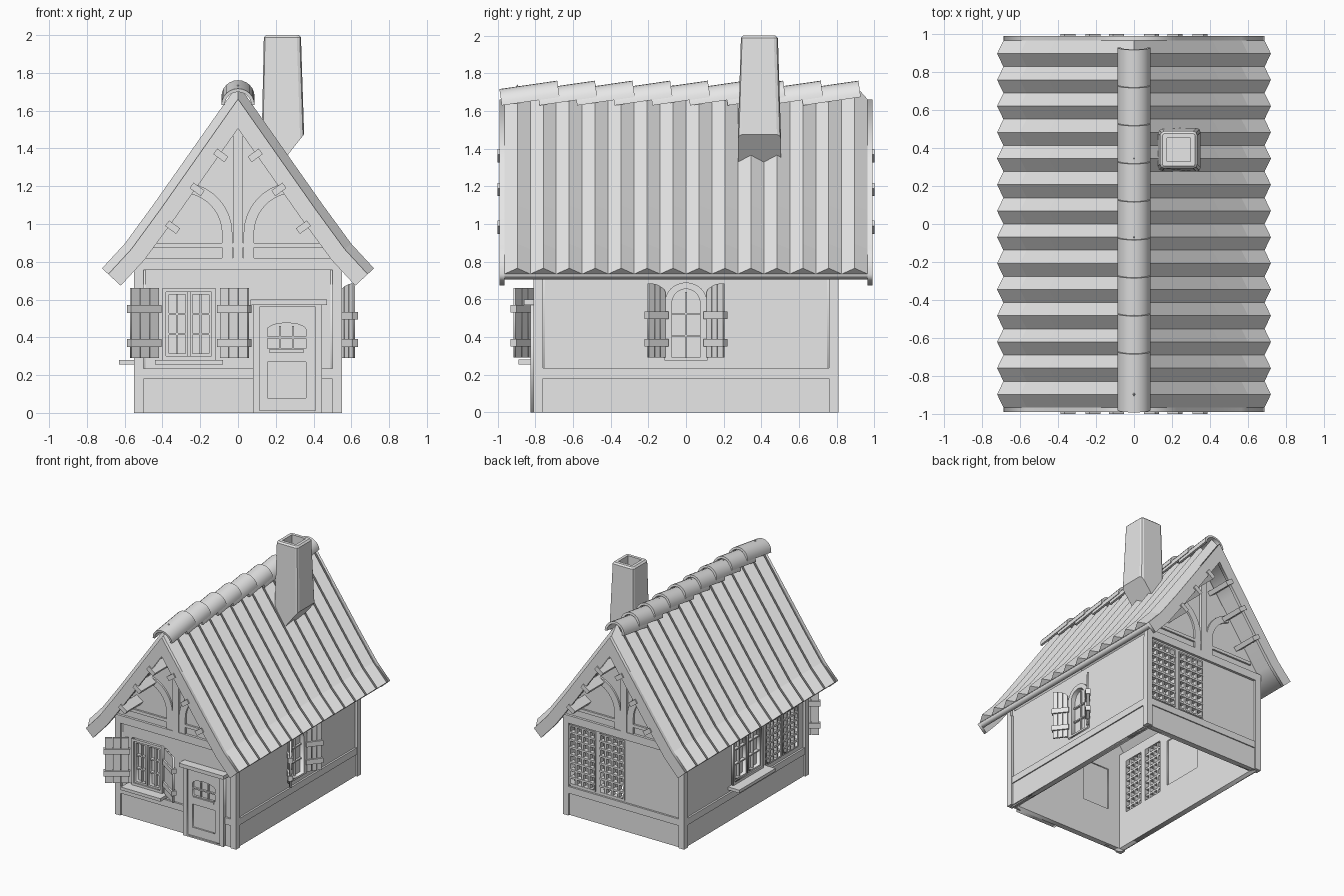
import bpy, bmesh
from math import sin, cos, pi, radians, sqrt, atan2
from mathutils import Matrix, Vector

cube = bpy.data.objects.get("Cube")
if cube:
    bpy.data.objects.remove(cube, do_unlink=True)

GREY = (0.8, 0.8, 0.8, 1)
stone = bpy.data.materials.new("plain_grey")
stone.use_nodes = True
stone.diffuse_color = GREY
stone.node_tree.nodes["Principled BSDF"].inputs["Base Color"].default_value = GREY


# ---------- helpers ----------
def add_object(name, bm):
    mesh = bpy.data.meshes.new(name)
    bm.to_mesh(mesh)
    bm.free()
    mesh.materials.clear()
    mesh.materials.append(stone)
    ob = bpy.data.objects.new(name, mesh)
    bpy.context.collection.objects.link(ob)
    return ob


def plate(name, frame, loops, d0, d1):
    """Extrude an outline (with optional holes) between two depths of a frame."""
    curve = bpy.data.curves.new(name + "_outline", 'CURVE')
    curve.dimensions, curve.fill_mode = '2D', 'BOTH'
    curve.extrude = (d1 - d0) / 2
    for loop in loops:
        spline = curve.splines.new('POLY')
        spline.points.add(len(loop) - 1)
        for p, (u, v) in zip(spline.points, loop):
            p.co = (u, v, 0, 1)
        spline.use_cyclic_u = True
    tmp = bpy.data.objects.new(name + "_outline", curve)
    bpy.context.collection.objects.link(tmp)
    bpy.context.view_layer.update()
    mesh = bpy.data.meshes.new_from_object(tmp.evaluated_get(bpy.context.evaluated_depsgraph_get()))
    bm = bmesh.new()
    bm.from_mesh(mesh)
    bpy.data.objects.remove(tmp)
    bpy.data.curves.remove(curve)
    bpy.data.meshes.remove(mesh)
    bmesh.ops.remove_doubles(bm, verts=bm.verts, dist=0.0001)
    bmesh.ops.recalc_face_normals(bm, faces=bm.faces)
    bm.transform(frame @ Matrix.Translation((0, 0, (d0 + d1) / 2)))
    return add_object(name, bm)


def box(name, frame, u0, u1, v0, v1, d0, d1):
    bm = bmesh.new()
    bmesh.ops.create_cube(bm, size=1)
    bm.transform(frame @ Matrix.Translation(((u0 + u1) / 2, (v0 + v1) / 2, (d0 + d1) / 2))
                 @ Matrix.Diagonal((u1 - u0, v1 - v0, d1 - d0, 1)))
    return add_object(name, bm)


def rect(u0, u1, v0, v1):
    return [(u0, v0), (u1, v0), (u1, v1), (u0, v1)]


def arc(cu, cv, r, a0, a1, n=12, squash=1):
    angles = [radians(a0 + (a1 - a0) * i / n) for i in range(n + 1)]
    return [(cu + r * cos(a), cv + r * squash * sin(a)) for a in angles]


def arch(half, v0, top):
    return [(-half, v0), (half, v0)] + arc(0, top - half, half, 0, 180)


def wall_frame(degrees):
    return Matrix.Rotation(radians(degrees), 4, 'Z') @ Matrix.Rotation(pi / 2, 4, 'X')


FRONT, LEFT, BACK, RIGHT = [wall_frame(a) for a in (0, 90, 180, 270)]

# ---------- walls with openings ----------
GABLE = [(-.53, 0), (.53, 0), (.53, .83), (0, 1.56), (-.53, .83)]
back_lattices = [(-.5, -.265, .25, .74), (-.23, 0, .25, .74)]
side_lattices = [(.27, .47, .27, .73), (.49, .69, .27, .73)]
FRONT_WIN, SIDE_WIN = (-.4, -.12, .28, .66), (-.17, .22, .28, .7)

plate("front_wall", FRONT, [GABLE, rect(*FRONT_WIN)], .75, .79)
plate("back_wall", BACK, [GABLE] + [rect(*r) for r in back_lattices], .75, .79)
side = rect(-.79, .79, 0, .8)
plate("left_wall", LEFT, [side, arch(.1, .28, .68)], .49, .53)
plate("right_wall", RIGHT, [side, rect(*SIDE_WIN)] + [rect(*r) for r in side_lattices], .49, .53)

# ---------- timber frame ----------
for x in (-1, 1):
    for y in (-1, 1):
        box("corner_post", Matrix.Translation((x * .525, y * .785, 0)),
            -.025, .025, -.025, .025, 0, .76)
for frame, half, d in ((LEFT, .76, .53), (RIGHT, .76, .53), (BACK, .5, .79)):
    box("base_board", frame, -half, half, 0, .18, d - .03, d + .006)
    box("base_beam", frame, -half, half, .18, .235, d - .03, d + .015)
for u0, u1 in ((-.5, .09), (.44, .5)):
    box("front_base_board", FRONT, u0, u1, 0, .18, .77, .796)
    box("front_base_beam", FRONT, u0, u1, .18, .235, .77, .805)

for frame in (FRONT, BACK):
    box("tie_beam", frame, -.55, .55, .757, .82, .77, .81)
    box("collar_beam", frame, -.46, .46, .875, .9, .77, .805)
    box("king_post", frame, -.027, .027, .82, 1.52, .77, .81)
    for s in (-1, 1):
        ring = [(-.03, .82)] + arc(-.3, .95, .27, 0, 75) + arc(-.3, .95, .215, 75, 0) + [(-.085, .82)]
        plate("curved_brace", frame, [[(-s * u, v) for u, v in ring]], .77, .805)
        # purlin ends carrying the roof edge
        for u, v in ((.08, 1.355), (.205, 1.175), (.335, .975)):
            local = frame @ Matrix.Translation((s * u, v, 0)) @ Matrix.Rotation(-s * radians(54), 4, 'Z')
            box("purlin", local, -.018, .018, -.022, .05, .78, 1.0)

# ---------- roof ----------
CREST = [(0, 1.74), (.26, 1.37), (.45, 1.1), (.6, .895), (.72, .765)]


def roof_line(t):
    """Right half of the roof curve, sunk by t along its normal."""
    out = []
    for i, (x, z) in enumerate(CREST):
        a, b = CREST[max(i - 1, 0)], CREST[min(i + 1, len(CREST) - 1)]
        n = Vector((a[1] - b[1], b[0] - a[0])).normalized()
        out.append((x - n.x * t, z - n.y * t) if i else (0, z - t / n.y))
    return out


def roof_band(t0, t1):
    def full(t):
        half = roof_line(t)
        return [(-x, z) for x, z in half[:0:-1]] + half
    return full(t0) + full(t1)[::-1]


plate("roof_slab", FRONT, [roof_band(.047, .09)], -.965, .965)
for frame in (FRONT, BACK):
    plate("barge_board", frame, [roof_band(.045, .135)], .965, .99)

FOLDS, WAVE = 28, .045
for s, label in ((1, "left"), (-1, "right")):
    bm = bmesh.new()
    rows = []
    for j in range(FOLDS + 1):
        y = -.965 + 1.93 * j / FOLDS
        rows.append([bm.verts.new((s * x, y, z)) for x, z in roof_line(0 if j % 2 else WAVE)])
    for j in range(FOLDS):
        for i in range(len(CREST) - 1):
            bm.faces.new((rows[j][i], rows[j][i + 1], rows[j + 1][i + 1], rows[j + 1][i]))
        if j % 2:
            bm.faces.new((rows[j - 1][-1], rows[j + 1][-1], rows[j][-1]))
    bmesh.ops.recalc_face_normals(bm, faces=bm.faces)
    if sum((f.normal.x * s for f in bm.faces)) < 0:
        bmesh.ops.reverse_faces(bm, faces=bm.faces)
    add_object(label + "_corrugated_roof", bm)

# overlapping ridge tiles
for k in range(9):
    tilt = Matrix.Translation((0, -.825 + .2 * k, 1.652)) @ Matrix.Rotation(pi / 2 + atan2(.045, .31), 4, 'X')
    tile = plate("ridge_tile", tilt, [arc(0, 0, .088, 0, 180) + arc(0, 0, .07, 180, 0)], -.155, .155)
    bpy.ops.object.select_all(action='DESELECT')
    tile.select_set(True)
    bpy.context.view_layer.objects.active = tile
    bpy.ops.object.shade_smooth_by_angle(angle=radians(30))

# ---------- chimney ----------
bm = bmesh.new()
bmesh.ops.create_cube(bm, size=2)
for v in bm.verts:
    x, y, top = v.co.x, v.co.y, v.co.z > 0
    half = .098 if top else .115
    v.co = (.235 + x * half, .39 + y * half, 2.0 if top else 1.33 + x * .145)
upright = [e for e in bm.edges if abs(e.verts[0].co.z - e.verts[1].co.z) > .4]
bmesh.ops.bevel(bm, geom=upright, offset=.022, segments=2, affect='EDGES', profile=.5)
bm.faces.ensure_lookup_table()
cap = max(bm.faces, key=lambda f: f.calc_center_median().z)
bmesh.ops.bevel(bm, geom=list(cap.edges), offset=.012, segments=1, affect='EDGES')
cap = max(bm.faces, key=lambda f: f.calc_center_median().z)
bmesh.ops.inset_region(bm, faces=[cap], thickness=.025)
hole = bmesh.ops.extrude_face_region(bm, geom=[cap])["geom"]
bmesh.ops.translate(bm, vec=(0, 0, -.2), verts=[g for g in hole if isinstance(g, bmesh.types.BMVert)])
bmesh.ops.delete(bm, geom=[f for f in [cap] if f.is_valid], context='FACES_ONLY')
add_object("chimney", bm)


# ---------- windows, lattices, shutters ----------
def bars(name, frame, u0, u1, v0, v1, cols, rows, d0, d1, w=.01):
    for i in range(1, cols):
        u = u0 + (u1 - u0) * i / cols
        box(name + "_upright", frame, u - w / 2, u + w / 2, v0, v1, d0, d1)
    for i in range(1, rows):
        v = v0 + (v1 - v0) * i / rows
        box(name + "_crossbar", frame, u0, u1, v - w / 2, v + w / 2, d0, d1 + .004)


def window(name, frame, u0, u1, v0, v1, d, sill):
    plate(name + "_frame", frame, [rect(u0, u1, v0, v1), rect(u0 + .02, u1 - .02, v0 + .02, v1 - .02)],
          d - .04, d + .02)
    box(name + "_glass", frame, u0, u1, v0, v1, d - .03, d - .022)
    mid = (u0 + u1) / 2
    for a, b in ((u0 + .02, mid - .005), (mid + .005, u1 - .02)):
        plate(name + "_casement", frame, [rect(a, b, v0 + .02, v1 - .02),
                                          rect(a + .014, b - .014, v0 + .034, v1 - .034)], d - .03, d + .01)
        bars(name + "_glazing", frame, a + .01, b - .01, v0 + .03, v1 - .03, 2, 3, d - .025, d)
    box(name + "_sill", frame, u0 - .04, u1 + .04, v0 - .025, v0, d - .03, sill)


def shutter(name, frame, hinge, s, d, w, v0, v1, angle, rise=0.0):
    local = frame @ Matrix.Translation((hinge, 0, d)) @ Matrix.Rotation(-s * radians(angle), 4, 'Y')
    for i in range(3):
        a, b = w * i / 3 + .002, w * (i + 1) / 3 - .002
        xs = [b + (a - b) * k / 4 for k in range(5)]
        top = [(x, v1 - rise + rise * sqrt(1 - (1 - x / w) ** 2)) for x in xs]
        plate(name + "_plank", local, [[(s * x, z) for x, z in [(a, v0), (b, v0)] + top]], 0, .014)
    for v in (v0 + .06, v1 - rise - .13):
        a, b = sorted((-s * .008, s * (w + .008)))
        box(name + "_batten", local, a, b, v, v + .04, -.012, .026)


window("front_window", FRONT, *FRONT_WIN, .79, .89)
window("right_window", RIGHT, *SIDE_WIN, .53, .63)
for s, hinge in ((-1, -.425), (1, -.09)):
    shutter("front_shutter", FRONT, hinge, s, .805, .18, .29, .66, 34)

# arched window
plate("arched_frame", LEFT, [arch(.115, .275, .69), arch(.075, .29, .655)], .49, .545)
plate("arched_glass", LEFT, [arch(.1, .28, .68)], .5, .508)
bars("arched_glazing", LEFT, -.075, .075, .29, .64, 2, 3, .505, .52)
for s in (-1, 1):
    shutter("arched_shutter", LEFT, s * .115, s, .54, .115, .29, .685, 38, .06)

# open lattices
for name, frame, panels, d in (("back_lattice", BACK, back_lattices, .79),
                               ("right_lattice", RIGHT, side_lattices, .53)):
    for u0, u1, v0, v1 in panels:
        bars(name, frame, u0, u1, v0, v1, 4, 8, d - .03, d + .005, .016)
        plate(name + "_frame", frame, [rect(u0, u1, v0, v1),
                                       rect(u0 + .012, u1 - .012, v0 + .012, v1 - .012)], d - .04, d + .008)

# ---------- door ----------
plate("door_frame", FRONT, [rect(.08, .445, 0, .575), rect(.115, .41, .012, .56)], .75, .825)
light = [(.155, .34), (.36, .34)] + arc(.2575, .44, .1025, 0, 180, 10, .35)
plate("door_leaf", FRONT, [rect(.115, .41, .012, .56), light, rect(.155, .36, .08, .27)], .775, .812)
box("door_panel", FRONT, .115, .41, .02, .3, .775, .8)
plate("door_glass", FRONT, [light], .785, .793)
bars("door_glazing", FRONT, .155, .36, .34, .46, 3, 2, .79, .805)
box("door_rail", FRONT, .165, .35, .32, .335, .8, .82)
box("door_lintel", FRONT, .065, .47, .57, .6, .77, .86)
